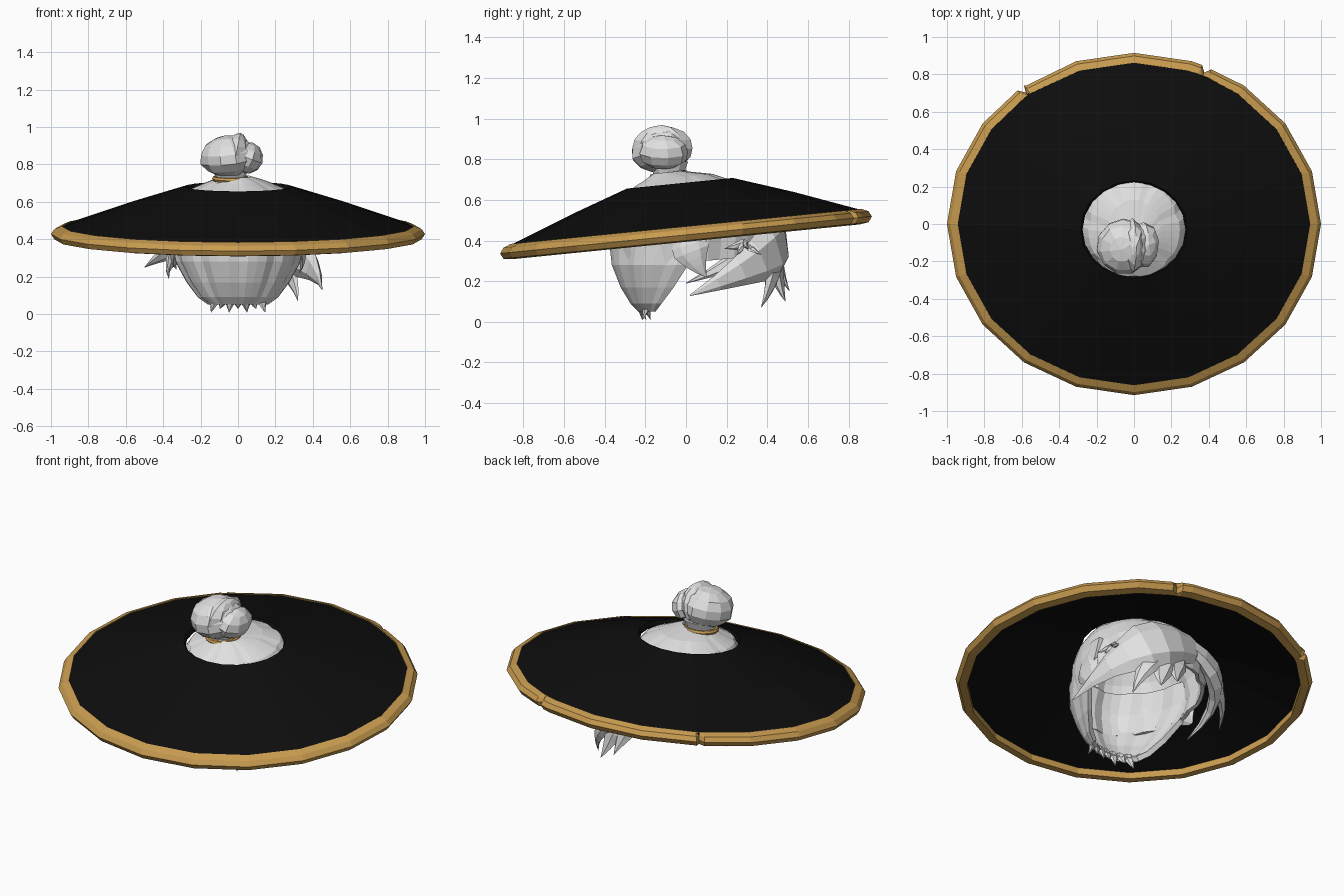
import bpy, math, random
from mathutils import Vector, Matrix

random.seed(4)
if "Cube" in bpy.data.objects:
    bpy.data.objects.remove(bpy.data.objects["Cube"])


def material(name, colour):
    m = bpy.data.materials.new(name)
    m.use_nodes = True
    m.diffuse_color = (*colour, 1)
    bsdf = m.node_tree.nodes["Principled BSDF"]
    bsdf.inputs["Base Color"].default_value = (*colour, 1)
    bsdf.inputs["Roughness"].default_value = 0.9
    return m


BLACK = material("black cloth", (0.004, 0.004, 0.004))
GOLD = material("gold trim", (0.58, 0.33, 0.08))
HAIR = material("pale grey hair", (0.75, 0.75, 0.75))


def loft(name, rings, mat, around=True, along=False, cap=False):
    """Skin a list of equal-length vertex rings."""
    n, k = len(rings[0]), len(rings)
    verts = [v for ring in rings for v in ring]
    faces = []
    for i in range(k if along else k - 1):
        for j in range(n if around else n - 1):
            a, b = i * n, ((i + 1) % k) * n
            j2 = (j + 1) % n
            faces.append((a + j, a + j2, b + j2, b + j))
    if cap:
        faces += [tuple(range(n))[::-1], tuple(range((k - 1) * n, k * n))]
    mesh = bpy.data.meshes.new(name)
    mesh.from_pydata(verts, [], faces)
    mesh.materials.append(mat)
    obj = bpy.data.objects.new(name, mesh)
    bpy.context.collection.objects.link(obj)
    # consistent outward normals
    bpy.context.view_layer.objects.active = obj
    obj.select_set(True)
    bpy.ops.object.mode_set(mode="EDIT")
    bpy.ops.mesh.select_all(action="SELECT")
    bpy.ops.mesh.normals_make_consistent(inside=False)
    bpy.ops.object.mode_set(mode="OBJECT")
    obj.select_set(False)
    return obj


def solidify(obj, thickness):
    mod = obj.modifiers.new("thickness", "SOLIDIFY")
    mod.thickness = thickness
    mod.offset = -1


# Hat: elliptical, leaning down toward the front
TILT, DEPTH, HAT_Z = 0.1, 0.915, 0.43


def hat_point(angle, r, z):
    shift = -0.03 * max(0, min(1, (0.9 - r) / 0.6))
    y = DEPTH * r * math.sin(angle) + shift
    return Vector((r * math.cos(angle), y, HAT_Z + z + TILT * y))


sides = [math.radians(18 * i) for i in range(20)]
hat_profile = [(0.95, 0.032), (0.6, 0.155), (0.285, 0.255), (0.275, 0.24),
               (0.275, 0.225), (0.6, 0.125), (0.95, 0.0)]
loft("hat_cone", [[hat_point(a, r, z) for a in sides] for r, z in hat_profile],
     BLACK, along=True)

# Gold rim with two small chips in its back edge
rim_profile = [(0.942, 0.04), (0.982, 0.024), (1.0, -0.002), (0.982, -0.03), (0.935, -0.036)]
rim_angles = [(a, 1.0) for a in sides]
for chip in (67, 127):
    rim_angles += [(math.radians(chip + d), s) for d, s in ((-1.6, 0.993), (0, 0.962), (1.6, 0.998))]
rim_angles.sort()
loft("hat_rim",
     [[hat_point(a, r if r < 0.95 else 0.942 + (r * s - 0.942), z) for a, s in rim_angles]
      for r, z in rim_profile], GOLD, along=True)


# Hair cap: egg-shaped rings with narrow strand grooves
def hair_ring(z, half, front, back, count=36):
    ring = []
    for i in range(count):
        a = 2 * math.pi * i / count
        groove = 0.955 if i % 5 == 2 else 1.0
        mid, dep = (front + back) / 2, (back - front) / 2
        y = mid + dep * math.sin(a) * groove
        ring.append(Vector((half * math.cos(a) * groove, y, z + TILT * y)))
    return ring


cap_rows = [(0.745, 0.07, -0.16, -0.02), (0.715, 0.15, -0.21, 0.13),
            (0.675, 0.245, -0.285, 0.222), (0.6, 0.3, -0.33, 0.32),
            (0.5, 0.34, -0.36, 0.41), (0.4, 0.35, -0.37, 0.45), (0.29, 0.33, -0.35, 0.43)]
solidify(loft("hair_cap", [hair_ring(*row) for row in cap_rows], HAIR), 0.02)


# Fringe: open shell bulging over the face
def fringe_row(z, half, front, side, count=21):
    row = []
    for i in range(count):
        t = math.pi * (i / (count - 1) - 0.5)
        groove = 0.965 if i % 4 == 2 else 1.0
        row.append(Vector((half * math.sin(t) * groove,
                           side - (side - front) * math.cos(t) * groove, z)))
    return row


fringe_rows = [(0.52, 0.345, -0.34, 0.12), (0.4, 0.36, -0.385, 0.1), (0.28, 0.335, -0.37, 0.01),
               (0.17, 0.275, -0.325, -0.06), (0.09, 0.215, -0.275, -0.12), (0.05, 0.16, -0.235, -0.15)]
solidify(loft("fringe", [fringe_row(*row) for row in fringe_rows], HAIR, around=False), 0.03)


def lock(name, start, bend, tip, width, thick, steps=7):
    """Tapered, flattened lock of hair along a bent path."""
    p0, p1, p2 = Vector(start), Vector(bend), Vector(tip)
    rings = []
    for i in range(steps + 1):
        t = i / steps
        centre = p0 * (1 - t) ** 2 + p1 * 2 * t * (1 - t) + p2 * t * t
        tangent = ((p1 - p0) * (1 - t) + (p2 - p1) * t).normalized()
        out = Vector((centre.x, centre.y - 0.04, 0))
        out = (out - tangent * out.dot(tangent)).normalized()
        across = tangent.cross(out)
        size = 0.02 + 0.98 * min(1, 0.55 + 1.5 * t, 1.75 * (1 - t))
        rings.append([centre + across * (math.cos(a) * width * size) + out * (math.sin(a) * thick * size)
                      for a in (2 * math.pi * k / 6 for k in range(6))])
    return loft(name, rings, HAIR, cap=True)


# Large swept locks at the back and sides
lock("left_swept_lock", (-0.05, 0.43, 0.45), (0.42, 0.55, 0.36), (0.45, 0.02, 0.13), 0.15, 0.06)
lock("left_back_lock", (0.1, 0.42, 0.42), (0.3, 0.46, 0.25), (0.32, 0.37, 0.07), 0.07, 0.035)
lock("middle_back_lock", (0.12, 0.42, 0.42), (0.18, 0.44, 0.2), (0.22, 0.49, 0.1), 0.07, 0.035)
lock("small_back_lock", (0.02, 0.42, 0.42), (0.1, 0.45, 0.25), (0.12, 0.51, 0.15), 0.06, 0.03)
lock("right_swept_lock", (-0.02, 0.44, 0.47), (-0.42, 0.42, 0.36), (-0.37, 0.0, 0.19), 0.08, 0.045)
lock("right_outer_lock", (-0.15, 0.38, 0.45), (-0.38, 0.35, 0.35), (-0.5, 0.12, 0.25), 0.07, 0.035)
lock("left_side_lock", (0.33, 0.0, 0.45), (0.36, 0.02, 0.32), (0.33, 0.1, 0.22), 0.09, 0.025)
lock("right_side_lock", (-0.33, 0.0, 0.45), (-0.36, 0.02, 0.32), (-0.33, 0.1, 0.24), 0.09, 0.025)
for i in range(4):
    lock("left_spike_%d" % (i + 1), (0.34, 0.3, 0.38), (0.39, 0.28, 0.38),
         (0.42, 0.19 + 0.06 * i, 0.36 - 0.03 * (i % 2)), 0.03, 0.015, 3)

# Ragged points under the fringe
for i in range(7):
    x = (i - 3) * 0.042
    y = -0.235 + 2.2 * x * x
    lock("fringe_point_%d" % (i + 1), (x, y, 0.1), (x, y + 0.01, 0.06),
         (x * 1.15, y - random.uniform(-0.04, 0.02), 0.008 + 0.02 * (i % 2)), 0.028, 0.015, 4)


# Topknot: faceted bun with a raised wrapped strand on its left
def ball(name, centre, scale, spin, lean, segments, rings):
    bpy.ops.mesh.primitive_uv_sphere_add(segments=segments, ring_count=rings, radius=1)
    obj = bpy.context.object
    obj.name = obj.data.name = name
    for v in obj.data.vertices:
        v.co *= 1 + random.uniform(-0.04, 0.03)
    obj.data.transform(Matrix.Translation(centre) @ Matrix.Rotation(lean, 4, "Y")
                       @ Matrix.Rotation(spin, 4, "X") @ Matrix.Diagonal((*scale, 1)))
    obj.data.materials.append(HAIR)
    bpy.ops.object.shade_flat()
    return obj


ball("bun", (-0.055, -0.12, 0.845), (0.15, 0.155, 0.11), 0.15, -0.12, 11, 7)
ball("bun_wrap", (-0.01, -0.12, 0.855), (0.065, 0.15, 0.115), 0.0, 0.2, 8, 8)
ball("bun_fold", (0.05, -0.11, 0.835), (0.085, 0.125, 0.085), 0.0, 0.35, 9, 6)

# Bun stem and gold tie
loft("bun_stem", [[Vector((-0.04 + r * math.cos(a), -0.085 + r * math.sin(a), z)) for a in sides[::2]]
                  for z, r in ((0.69, 0.1), (0.73, 0.08), (0.79, 0.1))], HAIR, cap=True)
bpy.ops.mesh.primitive_torus_add(location=(-0.04, -0.085, 0.724), rotation=(0.12, 0, 0),
                                 major_segments=14, minor_segments=6,
                                 major_radius=0.085, minor_radius=0.014)
tie = bpy.context.object
tie.name = tie.data.name = "hair_tie"
tie.data.materials.append(GOLD)
